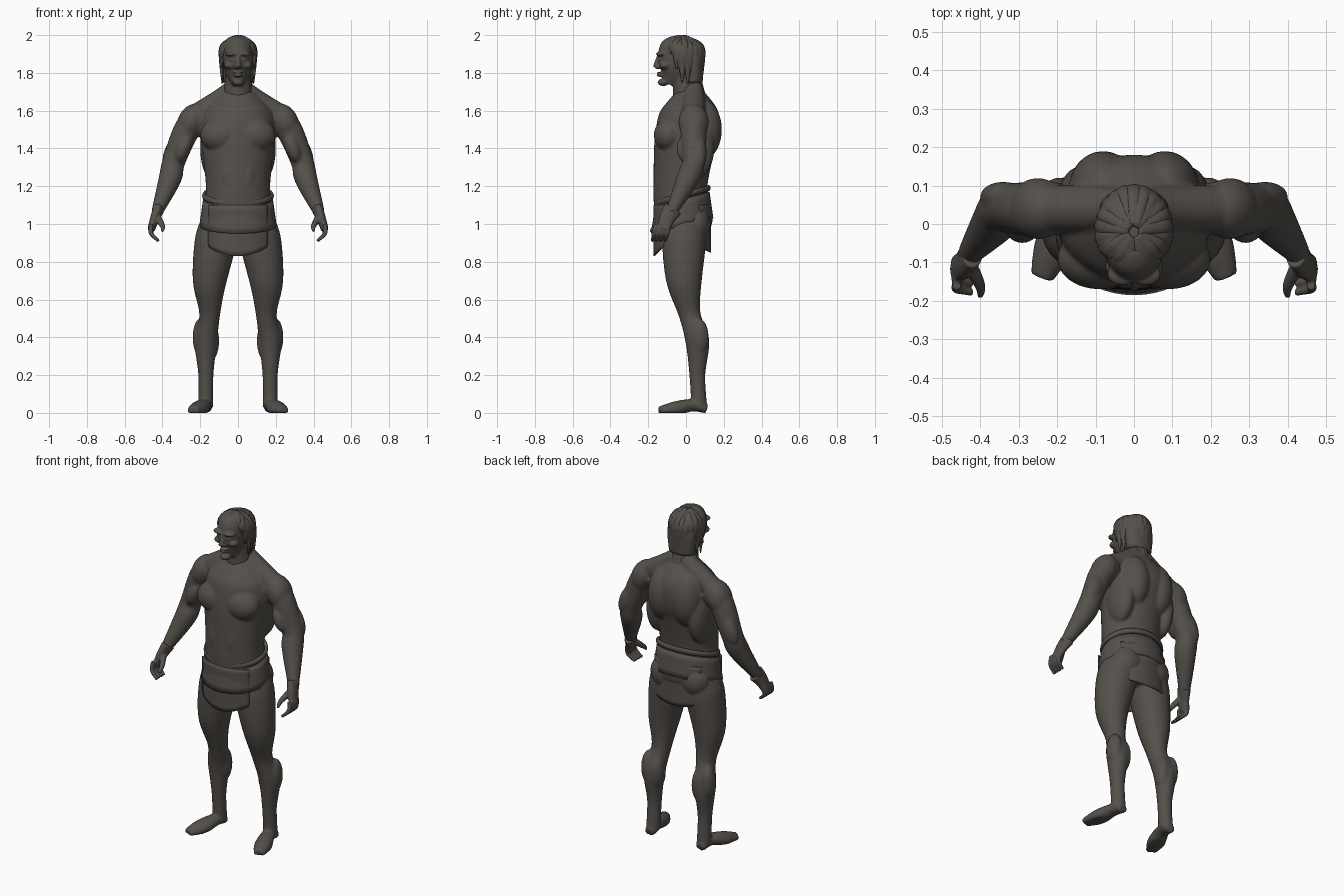
import bpy, bmesh
from math import sin, cos, pi, sqrt
from mathutils import Vector, Matrix

default_cube = bpy.data.objects.get("Cube")
if default_cube:
    bpy.data.objects.remove(default_cube)

# one clay colour for everything
clay = bpy.data.materials.new("dark_clay")
clay.use_nodes = True
clay.diffuse_color = (.09, .08, .07, 1)
shader = clay.node_tree.nodes["Principled BSDF"]
shader.inputs["Base Color"].default_value = clay.diffuse_color


def finish(name, bm, voxel=None, thickness=None):
    """Turn a bmesh into a smooth object, optionally fused into one skin."""
    bmesh.ops.recalc_face_normals(bm, faces=bm.faces)
    for face in bm.faces:
        face.smooth = True
    mesh = bpy.data.meshes.new(name)
    bm.to_mesh(mesh)
    bm.free()
    mesh.materials.append(clay)
    part = bpy.data.objects.new(name, mesh)
    bpy.context.collection.objects.link(part)
    if voxel:
        fuse = part.modifiers.new("fuse", 'REMESH')
        fuse.mode = 'VOXEL'
        fuse.voxel_size = voxel
        fuse.use_smooth_shade = True
        relax = part.modifiers.new("relax", 'SMOOTH')
        relax.iterations = 3
    if thickness:
        cloth = part.modifiers.new("cloth", 'SOLIDIFY')
        cloth.thickness = thickness


def spline(rows, steps=6):
    """Smooth curve through rows of numbers."""
    rows = [Vector(row) for row in rows]
    padded = rows[:1] + rows + rows[-1:]
    curve = []
    for before, start, end, after in zip(padded, padded[1:], padded[2:], padded[3:]):
        leave, arrive = (end - before) / 2, (after - start) / 2
        for i in range(steps):
            t = i / steps
            ease = t * t * (3 - 2 * t)
            bend = t * (1 - t)
            curve.append(start.lerp(end, ease) + leave * bend * (1 - t) - arrive * bend * t)
    return curve + rows[-1:]


def loft(bm, *rows, deep=1, across=(1, 0, 0), sides=28):
    """Skin through rows of x, y, z, radius; deep scales the depth."""
    rows = spline(rows)
    rings = []
    for i, row in enumerate(rows):
        ahead, behind = rows[min(i + 1, len(rows) - 1)], rows[max(i - 1, 0)]
        along = (ahead - behind).to_3d().normalized()
        wide = Vector(across)
        wide = (wide - along * wide.dot(along)).normalized()
        depth = along.cross(wide) * deep
        ring = []
        for k in range(sides):
            angle = 2 * pi * k / sides
            ring.append(bm.verts.new(row.to_3d() + (wide * cos(angle) + depth * sin(angle)) * row.w))
        rings.append(ring)
    for low, high in zip(rings, rings[1:]):
        for k in range(sides):
            bm.faces.new((low[k - 1], low[k], high[k], high[k - 1]))
    bm.faces.new(rings[0])
    bm.faces.new(rings[-1])


def blob(bm, centre, size, lean=0):
    """Ellipsoid muscle; lean tips it sideways."""
    place = Matrix.Translation(centre) @ Matrix.Rotation(lean, 4, 'Y') @ Matrix.Diagonal((*size, 1))
    bmesh.ops.create_uvsphere(bm, u_segments=24, v_segments=16, radius=1, matrix=place)


def mirror_half(bm):
    """Copy everything so far onto the other side."""
    copy = bmesh.ops.duplicate(bm, geom=bm.verts[:] + bm.edges[:] + bm.faces[:])["geom"]
    for item in copy:
        if isinstance(item, bmesh.types.BMVert):
            item.co.x *= -1


def sheet(name, place, columns, rows, thickness=None):
    """Grid surface from a function of u and v in 0..1."""
    bm = bmesh.new()
    grid = [[bm.verts.new(place(i / columns, j / rows)) for j in range(rows + 1)]
            for i in range(columns + 1)]
    for left, right in zip(grid, grid[1:]):
        for j in range(rows):
            bm.faces.new((left[j], right[j], right[j + 1], left[j + 1]))
    bmesh.ops.remove_doubles(bm, verts=bm.verts, dist=.001)
    finish(name, bm, thickness=thickness)


# body: leg and foot, flattened at the sole
bm = bmesh.new()
loft(bm, (.17, .07, .03, .04), (.17, .06, .2, .04), (.17, .06, .38, .06), (.15, .02, .52, .055),
     (.15, -.01, .7, .09), (.12, -.01, .9, .11), (.1, 0, 1, .1), deep=1.05)
loft(bm, (.17, .11, .02, .03), (.18, .03, .04, .04), (.21, -.06, .02, .05), (.24, -.14, .01, .03), deep=.8)
for vert in bm.verts:
    vert.co.z = max(vert.co.z, 0)
# calf, buttock
blob(bm, (.14, .07, .38), (.04, .05, .1))
blob(bm, (.2, .07, .4), (.04, .05, .1))
blob(bm, (.09, .05, 1), (.1, .08, .1))
# arm with shoulder and upper arm muscles
loft(bm, (.2, .04, 1.57, .07), (.27, .04, 1.5, .07), (.34, .04, 1.33, .06), (.36, .01, 1.24, .06),
     (.43, -.08, 1.06, .03))
blob(bm, (.25, .04, 1.54), (.07, .08, .1), lean=-.4)
blob(bm, (.34, .07, 1.38), (.05, .04, .1), lean=-.4)
blob(bm, (.29, 0, 1.4), (.04, .05, .08), lean=-.4)
# chest, shoulder blade, side of back, belly, neck slope
blob(bm, (.09, -.09, 1.47), (.11, .08, .09))
blob(bm, (.08, .09, 1.5), (.09, .1, .16))
blob(bm, (.14, .05, 1.4), (.06, .1, .16))
blob(bm, (.05, -.08, 1.25), (.06, .09, .16))
loft(bm, (.02, .04, 1.72, .05), (.1, .04, 1.65, .06), (.23, .04, 1.57, .06))
mirror_half(bm)
# torso core
loft(bm, (0, 0, .9, .12), (0, -.01, 1, .18), (0, -.02, 1.1, .18), (0, -.03, 1.2, .17),
     (0, -.01, 1.4, .19), (0, .01, 1.5, .2), (0, .02, 1.6, .18), (0, .02, 1.7, .09), deep=.84, sides=40)
finish("body", bm, voxel=.008)

# hands: palm, four curled fingers, thumb
bm = bmesh.new()
loft(bm, (.42, -.07, 1.08, .03), (.44, -.1, 1.03, .025), (.46, -.12, .97, .02), deep=1.7)
for finger in range(4):
    y = -.09 - .023 * finger
    loft(bm, (.46, y, 1, .012), (.46, y - .01, .95, .012), (.42, y - .02, .91, .008))
loft(bm, (.43, -.1, 1.04, .02), (.4, -.16, .99, .014), (.4, -.19, .96, .007))
mirror_half(bm)
finish("hands", bm, voxel=.005)

# head: brow, eye and cheek on both sides
bm = bmesh.new()
blob(bm, (.03, -.13, 1.9), (.04, .03, .013))
blob(bm, (.03, -.13, 1.87), (.015, .014, .01))
blob(bm, (.045, -.11, 1.84), (.03, .03, .02))
mirror_half(bm)
# skull, nose, nostrils, lips, chin, neck
loft(bm, (0, -.09, 1.74, .03), (0, -.06, 1.8, .065), (0, -.05, 1.87, .08), (0, -.04, 1.94, .075),
     (0, -.03, 1.98, .04), deep=1.25)
loft(bm, (0, -.14, 1.9, .01), (0, -.16, 1.83, .016))
blob(bm, (0, -.15, 1.83), (.025, .015, .01))
for z in (1.8, 1.785):
    blob(bm, (0, -.135, z), (.025, .02, .006))
blob(bm, (0, -.12, 1.75), (.03, .03, .02))
loft(bm, (0, .02, 1.66, .08), (0, 0, 1.8, .065), deep=1.1)
finish("head", bm, voxel=.005)

# hair: cap and back mass
bm = bmesh.new()
CAP = Vector((0, -.02, 1.9))
SPREAD = Vector((.09, .11, .09))
blob(bm, CAP, SPREAD)
loft(bm, (0, .04, 1.75, .08), (0, .04, 1.87, .09), (0, .03, 1.93, .07), deep=.6)
# overlapping locks falling from the crown, short over the forehead
LOCKS = 22
for layer in range(2):
    for k in range(LOCKS):
        angle = 2 * pi * (k + layer / 2) / LOCKS
        out = Vector((cos(angle), sin(angle), 0))
        front = min(1, max(0, -1.6 * out.y))
        wave = .006 * sin(5 * k + layer)
        rim = -.15 + .18 * front + .05 * layer * (1 - front) + wave
        path = []
        for step in range(6):
            drop = step / 5
            rise = .09 + (rim - .09) * drop
            reach = sqrt(max(.02, 1 - max(0, rise / SPREAD.z) ** 2)) + .02 * layer + .04 * min(0, rise) / SPREAD.z
            spot = CAP + out * SPREAD * reach + Vector((0, 0, rise + wave / 2))
            path.append((*spot, .004 + .017 * sin(pi * (.2 + .8 * drop))))
        loft(bm, *path, deep=.6, across=(-out.y, out.x, 0), sides=10)
finish("hair", bm)

# loincloth and belt share one hip ellipse
HIP_Y, HIP_WIDE, HIP_DEEP = -.02, .18, .14


def around_hips(turn, gap, z):
    angle = 2 * pi * turn
    return ((HIP_WIDE + gap) * cos(angle), HIP_Y + (HIP_DEEP + gap) * sin(angle), z + .04 * sin(angle))


def wrap(u, v):
    return around_hips(u, .005 + .02 * v, 1.13 - .14 * v)


def flap(side, hem, curve):
    def place(u, v):
        across = 2 * u - 1
        bottom = hem + curve * across ** 2
        y = HIP_Y + side * (HIP_DEEP + .012) * sqrt(1 - .6 * across ** 2)
        return (.16 * across, y, 1.1 + (bottom - 1.1) * v)
    return place


def belt(u, v):
    angle = 2 * pi * v
    return around_hips(u, .01 * cos(angle), 1.15 + .016 * sin(angle))


sheet("hip_wrap", wrap, 48, 4, thickness=.006)
sheet("front_flap", flap(-1, .83, .05), 20, 10, thickness=.006)
sheet("back_flap", flap(1, .85, .02), 20, 10, thickness=.006)
sheet("rolled_belt", belt, 48, 10)
